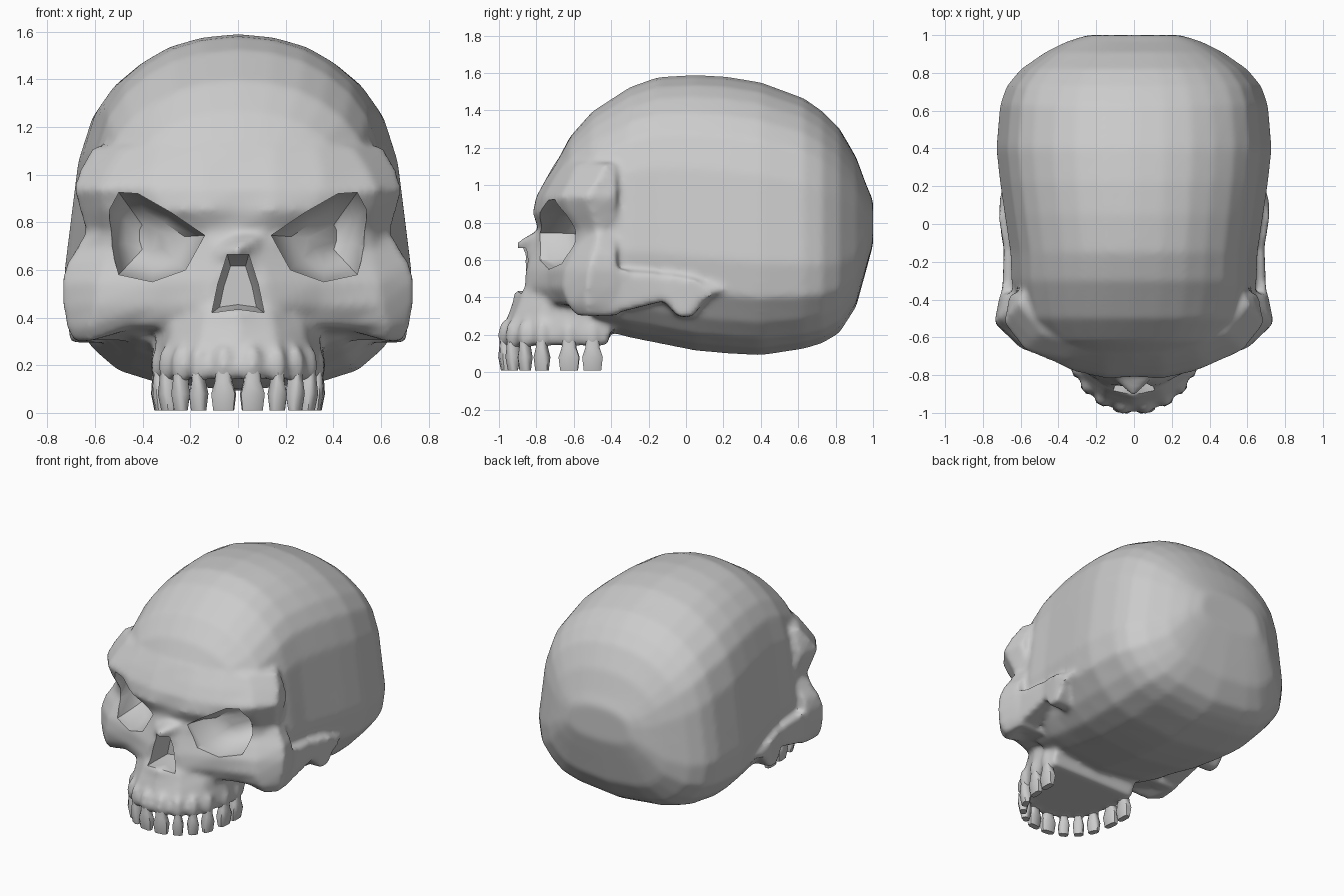
import bpy, bmesh, math
from mathutils import Vector, Matrix

if "Cube" in bpy.data.objects:
    bpy.data.objects.remove(bpy.data.objects["Cube"])


def loft(name, rings):
    """Closed solid skinned through rings of equal point count."""
    bm = bmesh.new()
    vs = [[bm.verts.new(p) for p in r] for r in rings]
    n = len(rings[0])
    for a, b in zip(vs, vs[1:]):
        for i in range(n):
            j = (i + 1) % n
            bm.faces.new((a[i], a[j], b[j], b[i]))
    caps = [bm.faces.new(vs[0]), bm.faces.new(vs[-1])]
    bmesh.ops.triangulate(bm, faces=caps)
    bmesh.ops.recalc_face_normals(bm, faces=bm.faces)
    me = bpy.data.meshes.new(name)
    bm.to_mesh(me)
    bm.free()
    ob = bpy.data.objects.new(name, me)
    bpy.context.collection.objects.link(ob)
    return ob


def activate(obs):
    bpy.ops.object.select_all(action='DESELECT')
    for o in obs:
        o.select_set(True)
    bpy.context.view_layer.objects.active = obs[0]


def mirrored(half):
    """Full ring from a half ring that starts on the midline."""
    return half + [(-x, y, z) for x, y, z in reversed(half) if x > 1e-6]


parts = []

# Cranium: one cross-section scaled along y (y, half width, bottom, top)
profile = [(0, 1), (.22, .99), (.42, .963), (.58, .92), (.73, .86), (.84, .785),
           (.92, .66), (.965, .48), (1, .34), (.965, .21), (.83, .12),
           (.69, .06), (.48, .027), (0, 0)]
sections = [(-.72, .30, .70, 1.07), (-.62, .50, .45, 1.26), (-.5, .61, .24, 1.395),
            (-.3, .65, .185, 1.525), (-.15, .655, .155, 1.578), (.05, .685, .115, 1.59),
            (.22, .71, .10, 1.58), (.4, .73, .09, 1.55), (.63, .71, .125, 1.465),
            (.73, .675, .155, 1.395), (.82, .60, .21, 1.305), (.91, .47, .35, 1.15),
            (.965, .36, .55, 1.0), (1.0, .25, .68, .92)]
parts.append(loft("cranium", [mirrored([(u * w, y, b + v * (t - b)) for u, v in profile])
                              for y, w, b, t in sections]))

# Face: horizontal half outlines from midline to side, by height
face_rows = [
    (.30, [(0, -.60), (.20, -.60), (.45, -.60), (.62, -.59), (.69, -.52)]),
    (.36, [(0, -.80), (.25, -.74), (.45, -.66), (.63, -.63), (.72, -.53)]),
    (.45, [(0, -.88), (.15, -.85), (.35, -.74), (.60, -.66), (.735, -.53)]),
    (.55, [(0, -.86), (.12, -.85), (.35, -.74), (.59, -.65), (.74, -.52)]),
    (.63, [(0, -.88), (.10, -.83), (.32, -.72), (.57, -.61), (.72, -.50)]),
    (.69, [(0, -.92), (.10, -.81), (.30, -.71), (.56, -.57), (.68, -.48)]),
    (.76, [(0, -.79), (.12, -.78), (.30, -.72), (.56, -.57), (.64, -.47)]),
    (.85, [(0, -.81), (.15, -.82), (.32, -.78), (.57, -.63), (.665, -.50)]),
    (.94, [(0, -.80), (.15, -.80), (.36, -.76), (.58, -.67), (.69, -.53)]),
    (1.03, [(0, -.75), (.15, -.75), (.35, -.71), (.54, -.62), (.66, -.47)]),
    (1.12, [(0, -.70), (.15, -.69), (.33, -.65), (.48, -.58), (.61, -.42)])]
rings = []
for z, pts in face_rows:
    half = [(x, y, z + (.05 if z == .30 and x < .5 else 0)) for x, y in pts]
    rings.append(mirrored(half + [(pts[-1][0] - .03, -.37, z)]))
parts.append(loft("face", rings))

# Upper jaw: horseshoe outline tapering upward
jaw_rows = [
    (.145, [(0, -.98), (.16, -.945), (.27, -.83), (.335, -.62), (.335, -.42)]),
    (.19, [(0, -1.0), (.17, -.96), (.29, -.83), (.355, -.62), (.35, -.41)]),
    (.30, [(0, -.955), (.16, -.92), (.28, -.80), (.345, -.62), (.34, -.38)]),
    (.37, [(0, -.93), (.15, -.89), (.28, -.77), (.34, -.62), (.33, -.36)]),
    (.43, [(0, -.92), (.14, -.87), (.25, -.76), (.30, -.62), (.30, -.36)])]
parts.append(loft("upper_jaw", [mirrored([(x, y, z) for x, y in pts]) for z, pts in jaw_rows]))

# Cheek arches: side profile with outer x, reaching back to the ear
arch = [(-.45, .57, .71), (-.37, .55, .70), (-.12, .525, .69), (.02, .505, .715),
        (.20, .44, .71), (.12, .40, .715), (.03, .295, .71), (-.04, .295, .71),
        (-.12, .38, .69), (-.40, .31, .69), (-.45, .31, .69)]
for s in (1, -1):
    parts.append(loft("cheek_arch", [[(s * .55, y, z) for y, z, x in arch],
                                     [(s * x, y, z) for y, z, x in arch]]))

# Teeth (x, y, width, heading) and the root bulges above them
tooth_spots = [(.06, -.965, .10, 8), (.165, -.925, .07, 28), (.24, -.86, .07, 50),
               (.295, -.77, .08, 68), (.325, -.625, .11, 85), (.33, -.50, .11, 90)]
square = [(-.5, -.3), (-.3, -.5), (.3, -.5), (.5, -.3), (.5, .3), (.3, .5), (-.3, .5), (-.5, .3)]
teeth = []
for s in (1, -1):
    for x, y, w, deg in tooth_spots:
        place = Matrix.Translation((s * x, y, 0)) @ Matrix.Rotation(s * math.radians(deg), 4, 'Z')
        teeth.append(loft("tooth", [[place @ Vector((u * w * k, v * .07 * d, z)) for u, v in square]
                     for z, k, d in ((.18, .6, .8), (.13, .7, .9), (.08, 1, 1), (.01, .85, .6))]))
        bpy.ops.mesh.primitive_uv_sphere_add(segments=12, ring_count=8, location=(s * x, y, .20))
        root = bpy.context.object
        root.name = "tooth_root"
        root.scale = (.042, .042, .085)
        parts.append(root)

# Fuse the bone parts into one smooth skin
activate(parts)
bpy.ops.object.join()
skull = bpy.context.object
skull.name = "skull"
remesh = skull.modifiers.new("fuse", 'REMESH')
remesh.mode = 'VOXEL'
remesh.voxel_size = .017
smooth = skull.modifiers.new("soften", 'SMOOTH')
smooth.factor = .5
smooth.iterations = 10
for m in ("fuse", "soften"):
    bpy.ops.object.modifier_apply(modifier=m)

# Eye sockets and nose opening: tapered cutters
eye = [(.14, .745), (.28, .84), (.42, .92), (.50, .925), (.54, .85), (.535, .70),
       (.50, .58), (.36, .55), (.22, .60)]
cx, cz = .36, .73
cutters = []
for s in (1, -1):
    cutters.append(loft("eye_cutter", [
        [(s * (cx + (x - cx) * k), y + .35 * (x - cx), cz + (z - cz) * k) for x, z in eye]
        for y, k in ((-1.05, 1.0), (-.68, 1.0), (-.57, .85), (-.50, .62), (-.47, .3))]))
nose = [(.045, .665), (.085, .54), (.11, .42), (0, .435), (-.11, .42), (-.085, .54), (-.045, .665)]
cutters.append(loft("nose_cutter", [[(x * k, y, .5 + (z - .5) * k) for x, z in nose]
                                    for y, k in ((-1.05, 1), (-.82, 1), (-.70, .7))]))
activate([skull])
for c in cutters:
    cut = skull.modifiers.new("cut", 'BOOLEAN')
    cut.operation = 'DIFFERENCE'
    cut.solver = 'EXACT'
    cut.object = c
    bpy.ops.object.modifier_apply(modifier="cut")
    bpy.data.objects.remove(c)

# Shading: smooth bone with crisp rims, crisp teeth
activate([skull])
bpy.ops.object.shade_smooth_by_angle(angle=math.radians(40))
activate(teeth)
bpy.ops.object.join()
bpy.context.object.name = "teeth"
bpy.ops.object.shade_smooth_by_angle(angle=math.radians(50))
